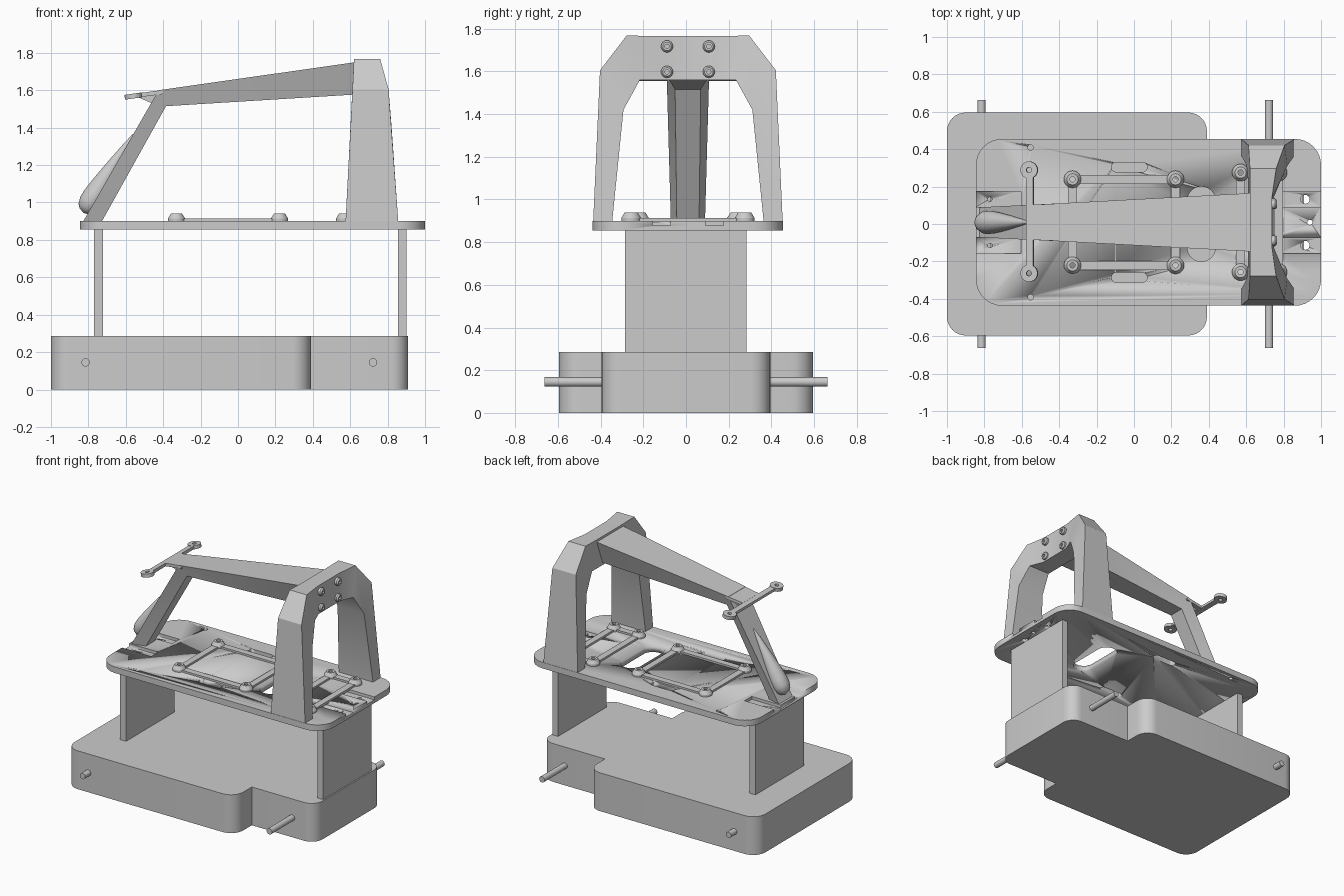
import bpy, bmesh, math
from mathutils import Vector, Matrix

if "Cube" in bpy.data.objects:
    bpy.data.objects.remove(bpy.data.objects["Cube"])

CY = 0.009  # centre line of the upper structure


def finish(name, bm):
    bmesh.ops.recalc_face_normals(bm, faces=bm.faces[:])
    me = bpy.data.meshes.new(name)
    bm.to_mesh(me)
    bm.free()
    ob = bpy.data.objects.new(name, me)
    bpy.context.collection.objects.link(ob)
    bpy.ops.object.select_all(action='DESELECT')
    ob.select_set(True)
    bpy.context.view_layer.objects.active = ob
    bpy.ops.object.shade_smooth_by_angle(angle=math.radians(30))
    return ob


def loft(name, sections, closed=False, caps=True):
    """Skin between equal-length rings of points."""
    bm = bmesh.new()
    rings = [[bm.verts.new(p) for p in s] for s in sections]
    pairs = list(zip(rings, rings[1:]))
    if closed:
        pairs.append((rings[-1], rings[0]))
    for a, b in pairs:
        for i in range(len(a)):
            j = (i + 1) % len(a)
            bm.faces.new((a[i], a[j], b[j], b[i]))
    if caps and not closed:
        bm.faces.new(rings[0])
        bm.faces.new(rings[-1])
    return finish(name, bm)


def prism(name, outline, z0, z1):
    return loft(name, [[(x, y, z) for x, y in outline] for z in (z0, z1)])


def box(name, x0, x1, y0, y1, z0, z1):
    return prism(name, [(x0, y0), (x1, y0), (x1, y1), (x0, y1)], z0, z1)


def rounded(corners, n=8):
    """Outline from (x, y, radius) right-angle corners, counter-clockwise."""
    out = []
    for i, (x, y, r) in enumerate(corners):
        p = Vector((x, y))
        if r == 0:
            out.append((x, y))
            continue
        a = (Vector(corners[i - 1][:2]) - p).normalized() * r
        b = (Vector(corners[(i + 1) % len(corners)][:2]) - p).normalized() * r
        c = p + a + b
        for k in range(n + 1):
            t = k / n * math.pi / 2
            out.append(tuple(c - b * math.cos(t) - a * math.sin(t)))
    return out


def rrect(x0, x1, y0, y1, r):
    return rounded([(x0, y0, r), (x1, y0, r), (x1, y1, r), (x0, y1, r)])


def lathe(name, profile, loc, axis=(0, 0, 1), n=24, closed=False):
    """Revolve (radius, height) points around an axis."""
    m = Matrix.Translation(loc) @ Vector(axis).to_track_quat('Z', 'Y').to_matrix().to_4x4()
    secs = [[m @ Vector((r * math.cos(i * math.tau / n), r * math.sin(i * math.tau / n), h))
             for i in range(n)] for r, h in profile]
    return loft(name, secs, closed)


# Stepped chassis block
prism("chassis", rounded([(-1, -.596, .1), (.39, -.596, .1), (.39, -.395, 0), (.91, -.395, .09),
                          (.91, .395, .09), (.39, .395, 0), (.39, .596, .1), (-1, .596, .1)]), 0, .285)

# Axles
for label, x in (("front", -.815), ("rear", .722)):
    lathe(label + "_axle", [(.022, -.663), (.022, .663)], (x, 0, .145), (0, 1, 0))

# Uprights carrying the deck
for label, x0, x1 in (("front", -.77, -.722), ("rear", .855, .9)):
    box(label + "_upright", x0, x1, -.285, .283, .28, .858)

# Deck plate with slots, holes and end recesses
deck = prism("deck", rrect(-.845, 1, -.446 + CY, .446 + CY, .14), .855, .9)
cutters = [prism("cut_hole", rrect(.285, .435, -.2, .2, .074), .8, .95)]
for s in (-1, 1):
    y = CY + s * .295
    cutters.append(prism("cut_slot", rrect(-.12, .07, y - .026, y + .026, .025), .8, .95))
    ys = sorted((CY + s * .082, CY + s * .166))
    cutters.append(box("cut_front_recess", -.9, -.605, *ys, .878, .95))
    cutters.append(box("cut_rear_recess", .775, 1.05, *ys, .878, .95))
    for x, y, r in ((-.553, .4, .015), (.915, .123, .024), (-.77, .124, .012)):
        cutters.append(lathe("cut_small", [(r, -.1), (r, .1)], (x, CY + s * y, .88), n=16))
cutters.append(lathe("cut_small", [(.014, -.1), (.014, .1)], (.94, CY, .88), n=16))
bpy.context.view_layer.objects.active = deck
for c in cutters:
    c.hide_render = True
    mod = deck.modifiers.new("cut", 'BOOLEAN')
    mod.operation, mod.solver, mod.object = 'DIFFERENCE', 'EXACT', c
    bpy.ops.object.modifier_apply(modifier=mod.name)
    bpy.data.objects.remove(c)

# Mounting frames: standoffs joined by low rails
standoff = [(.046, -.003), (.046, .014), (.03, .04), (.014, .04), (.014, -.003)]
for label, x0, x1, hy in (("main", -.329, .222, .23), ("rear", .57, .773, .266)):
    for s in (-1, 1):
        y = CY + s * hy
        for x in (x0, x1):
            lathe(label + "_standoff", standoff, (x, y, .9), closed=True)
        box(label + "_long_rail", x0 + .03, x1 - .03, y - .024, y + .024, .895, .914)
    for x in (x0, x1):
        box(label + "_cross_rail", x - .024, x + .024, CY - hy + .03, CY + hy - .03, .895, .914)

# Rear arch: (outer y, z, x0, x1, inner y, z, x0, x1) from foot to crown
half = [(.444, .895, .575, .857, .355, .895, .575, .857),
        (.412, 1.605, .612, .805, .302, 1.42, .602, .82),
        (.287, 1.768, .62, .76, .225, 1.56, .61, .785),
        (.128, 1.765, .62, .737, .128, 1.56, .61, .745)]


def arch_ring(h, s):
    yo, zo, a, b, yi, zi, c, d = h
    return [(a, CY + s * yo, zo), (b, CY + s * yo, zo), (d, CY + s * yi, zi), (c, CY + s * yi, zi)]


loft("rear_arch", [arch_ring(h, -1) for h in half] + [arch_ring(h, 1) for h in half[::-1]])

# Bolts on the back of the arch
for y in (-.098, .098):
    for z in (1.598, 1.717):
        lathe("arch_bolt", [(.028, -.01), (.028, .014), (.02, .024), (.01, .024), (.01, .012)],
              (.741, CY + y, z), (1, 0, 0))

# Roof spine and windscreen strut: (top x, z, half width, underside x, z, half width)
spine = [(.64, 1.752, .157, .64, 1.578, .1),
         (-.425, 1.6, .1, -.385, 1.515, .06),
         (-.83, .895, .08, -.73, .895, .052)]
loft("roof_spine", [[(a, CY - w, z), (a, CY + w, z), (b, CY + v, q), (b, CY - v, q)]
                    for a, z, w, b, q, v in spine])

# Brow plate leading to the light bar
loft("brow", [[(x, CY - w, z), (x, CY + w, z), (x, CY + w, z - .022), (x, CY - w, z - .022)]
              for x, z, w in ((-.4, 1.602, .1), (-.54, 1.583, .094))])
loft("brow_gusset", [[(-.54, y, 1.565), (-.42, y, 1.585), (-.46, y, 1.53)]
                     for y in (CY - .06, CY + .06)])

# Light bar with eyelets, tilted with the roof line
tilt = Vector((-.143, 0, 1)).normalized()
BY = .0125
bar = box("light_bar", -.02, .02, -.25, .25, -.011, .011)
bar.location = (-.557, BY, 1.569)
bar.rotation_euler = (0, -math.atan(.143), 0)
for s in (-1, 1):
    lathe("bar_eyelet", [(.046, -.013), (.046, .013), (.014, .013), (.014, -.013)],
          (-.56, BY + s * .276, 1.569), tilt, closed=True)

# Teardrop fairing on the strut
drop = [(.002, -.066), (.03, -.057), (.05, -.038), (.062, 0), (.061, .05), (.052, .13),
        (.036, .24), (.018, .35), (.003, .43)]
lathe("teardrop_fairing", drop, (-.79, CY, 1.0), (.54, 0, .86), n=32)
